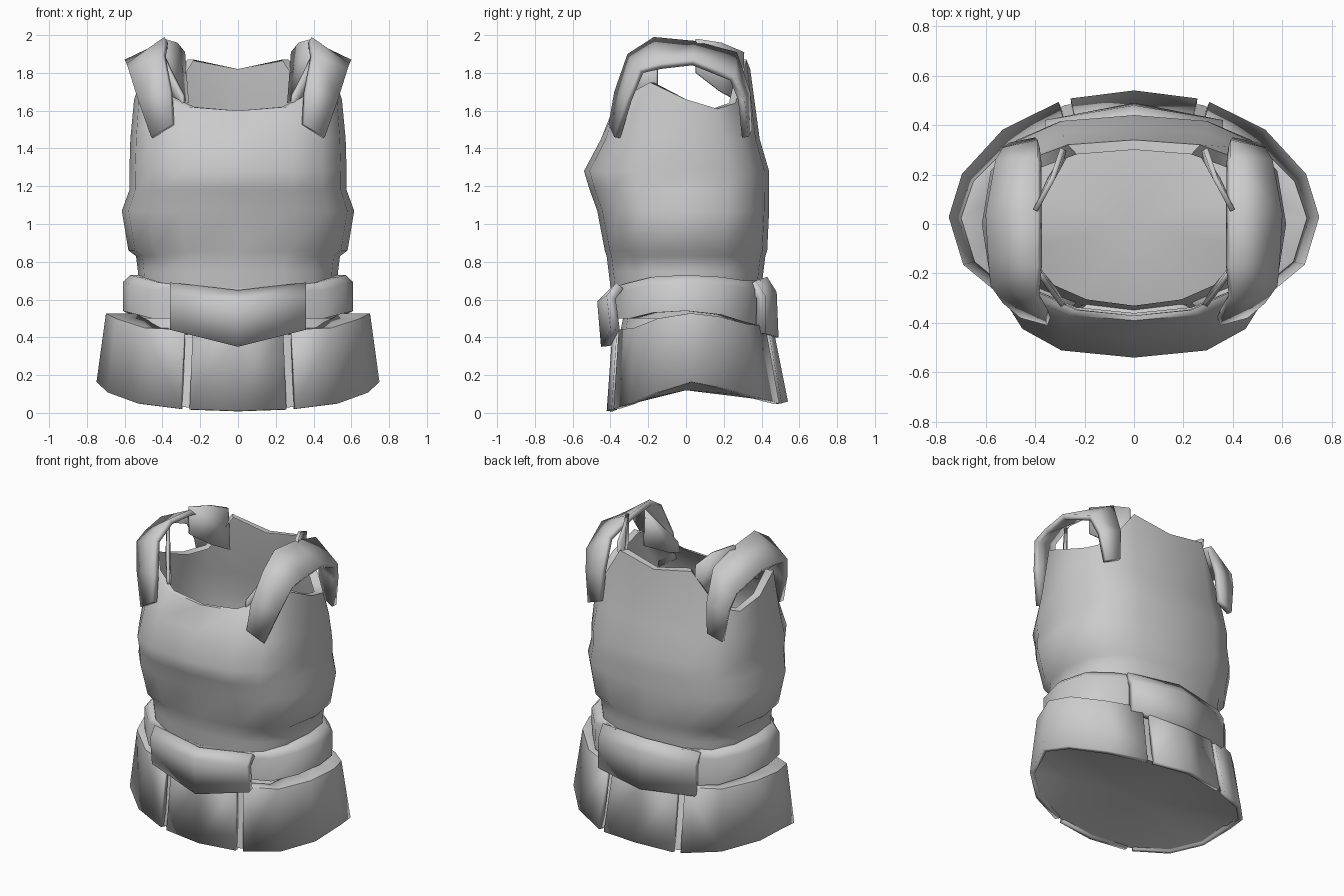
import bpy, bmesh
from math import sin, cos, radians, copysign

if "Cube" in bpy.data.objects:
    bpy.data.objects.remove(bpy.data.objects["Cube"], do_unlink=True)

grey = bpy.data.materials.new("plain grey")
grey.use_nodes = True
grey.diffuse_color = (0.6, 0.6, 0.6, 1)
bsdf = grey.node_tree.nodes["Principled BSDF"]
bsdf.inputs["Base Color"].default_value = grey.diffuse_color
bsdf.inputs["Roughness"].default_value = 0.8


def height(z, angle):
    """z is a number, or a list of heights from front centre to back centre."""
    if not isinstance(z, list):
        return z
    a = abs((angle + 180) % 360 - 180) / 180 * (len(z) - 1)
    i = min(int(a), len(z) - 2)
    return z[i] + (z[i + 1] - z[i]) * (a - i)


def ring(z, half_width, front, back, angles, power):
    """Rounded section; angle 0 is the front, 90 the left side, 180 the back."""
    points = []
    for a in angles:
        s, c = sin(radians(a)), cos(radians(a))
        reach = -front if c > 0 else back
        points.append((copysign(abs(s) ** power, s) * half_width,
                       -copysign(abs(c) ** power, c) * reach, height(z, a)))
    return points


def loft(name, rows, closed=False, thick=0, apex=None, sharp=60, mirror=False):
    """Skin rows of points from bottom to top; apex closes the first row."""
    mesh = bpy.data.meshes.new(name)
    bm = bmesh.new()
    grid = [[bm.verts.new(p) for p in row] for row in rows]
    n = len(grid[0])
    for low, high in zip(grid, grid[1:]):
        for i in range(n if closed else n - 1):
            j = (i + 1) % n
            bm.faces.new((low[i], low[j], high[j], high[i]))
    if apex:
        tip = bm.verts.new(apex)
        for i in range(n):
            bm.faces.new((grid[0][(i + 1) % n], grid[0][i], tip))
    bm.to_mesh(mesh)
    bm.free()
    mesh.materials.append(grey)
    obj = bpy.data.objects.new(name, mesh)
    bpy.context.collection.objects.link(obj)
    bpy.ops.object.select_all(action='DESELECT')
    obj.select_set(True)
    bpy.context.view_layer.objects.active = obj
    bpy.ops.object.shade_smooth_by_angle(angle=radians(sharp))
    if thick:
        solid = obj.modifiers.new("Thickness", 'SOLIDIFY')
        solid.thickness = thick
        solid.offset = -1
    if mirror:
        obj.modifiers.new("Mirror", 'MIRROR')


around = [i * 22.5 for i in range(16)]

# Torso shell: armholes dip at the sides, the collar rises at the back
neck = [1.60, 1.62, 1.69, 1.75, 1.66, 1.61, 1.64, 1.87, 1.82]
torso = [(0.50, 0.52, -0.38, 0.38, 0.85), (0.75, 0.53, -0.41, 0.41, 0.8),
         (0.83, 0.54, -0.42, 0.42, 0.8), (0.86, 0.58, -0.43, 0.43, 0.78),
         (1.07, 0.615, -0.47, 0.44, 0.75), (1.18, 0.575, -0.51, 0.44, 0.7),
         (1.28, 0.575, -0.54, 0.44, 0.7), (1.45, 0.57, -0.45, 0.39, 0.7),
         (neck, 0.55, -0.39, 0.34, 0.75), (neck, 0.50, -0.37, 0.30, 0.8)]
loft("torso", [ring(*r[:4], around, r[4]) for r in torso], closed=True)

# Belt band, with a wide angled plate hanging at the front and the back
band_top = [0.66, 0.67, 0.69, 0.72, 0.73, 0.72, 0.70, 0.70, 0.70]
band_low = [0.50, 0.50, 0.50, 0.53, 0.54, 0.52, 0.48, 0.46, 0.45]
band_mid = [t * 0.8 + b * 0.2 for t, b in zip(band_top, band_low)]
band = [(band_low, 0.53, -0.36, 0.38), (band_low, 0.61, -0.40, 0.42),
        (band_mid, 0.61, -0.40, 0.43), (band_top, 0.57, -0.40, 0.42),
        (band_top, 0.51, -0.37, 0.38)]
loft("belt_band", [ring(*r, around, 0.85) for r in band], closed=True)


def plate(name, centre, corner, back):
    """Three-row plate bent at the middle; centre and corner are (y, z) rows."""
    rows = []
    for (cy, cz), (ey, ez) in zip(centre, corner):
        row = [(-0.36, ey, ez), (0, cy, cz), (0.36, ey, ez)]
        rows.append(row[::-1] if back else row)
    loft(name, rows, thick=0.05)


plate("front_belt_plate", [(-0.45, 0.35), (-0.47, 0.59), (-0.41, 0.65)],
      [(-0.40, 0.44), (-0.42, 0.62), (-0.37, 0.69)], False)
plate("back_belt_plate", [(0.49, 0.40), (0.48, 0.64), (0.43, 0.72)],
      [(0.42, 0.42), (0.42, 0.62), (0.37, 0.70)], True)

# Skirt: four flared panels separated by narrow slits
skirt_top = [0.43, 0.44, 0.45, 0.50, 0.53, 0.51, 0.47, 0.46, 0.46]
skirt_low = [0.01, 0.02, 0.05, 0.11, 0.17, 0.13, 0.08, 0.05, 0.06]


def panel(name, angles, mirror=False):
    rows = [ring(skirt_low, 0.75, -0.42, 0.54, angles, 1),
            ring(skirt_top, 0.70, -0.39, 0.46, angles, 1),
            ring(skirt_top, 0.54, -0.34, 0.37, angles, 1)]
    loft(name, rows, thick=0.03, mirror=mirror, sharp=50)


panel("front_skirt_panel", [-20, 0, 20])
panel("side_skirt_panels", [24, 45, 67, 93, 112, 135, 156], mirror=True)
panel("back_skirt_panel", [160, 180, 200])

# Lining under the skirt, closed at the bottom
lining_low = [z + 0.01 for z in skirt_low]
lining = [(lining_low, 0.73, -0.40, 0.52), (0.42, 0.63, -0.35, 0.41),
          (0.52, 0.50, -0.33, 0.36)]
loft("skirt_lining", [ring(*r, around, 1) for r in lining], closed=True,
     apex=(0, 0, 0.12))

# Shoulder straps: wide bands sloping outward, inner and outer edges
inner = [(0.35, -0.41, 1.53), (0.36, -0.38, 1.70), (0.40, -0.31, 1.90),
         (0.39, -0.17, 1.99), (0.39, 0.04, 1.97), (0.39, 0.27, 1.91),
         (0.39, 0.34, 1.70), (0.40, 0.35, 1.50)]
outer = [(0.46, -0.38, 1.46), (0.53, -0.32, 1.66), (0.58, -0.25, 1.82),
         (0.59, -0.14, 1.85), (0.60, 0.04, 1.87), (0.56, 0.26, 1.78),
         (0.53, 0.31, 1.66), (0.50, 0.33, 1.46)]
loft("shoulder_straps", [outer, inner], thick=0.035, mirror=True)

# Upright flaps at the corners of the neck opening
loft("back_neck_flaps",
     [[(0.26, 0.29, 1.64), (0.33, 0.18, 1.70), (0.39, 0.05, 1.80)],
      [(0.28, 0.30, 1.91), (0.32, 0.18, 1.96), (0.39, 0.05, 1.98)]],
     thick=0.02, mirror=True)
loft("front_neck_flaps",
     [[(0.29, -0.34, 1.60), (0.33, -0.27, 1.62), (0.43, -0.16, 1.68)],
      [(0.30, -0.33, 1.68), (0.36, -0.25, 1.80), (0.42, -0.16, 1.93)]],
     thick=0.02, mirror=True)
